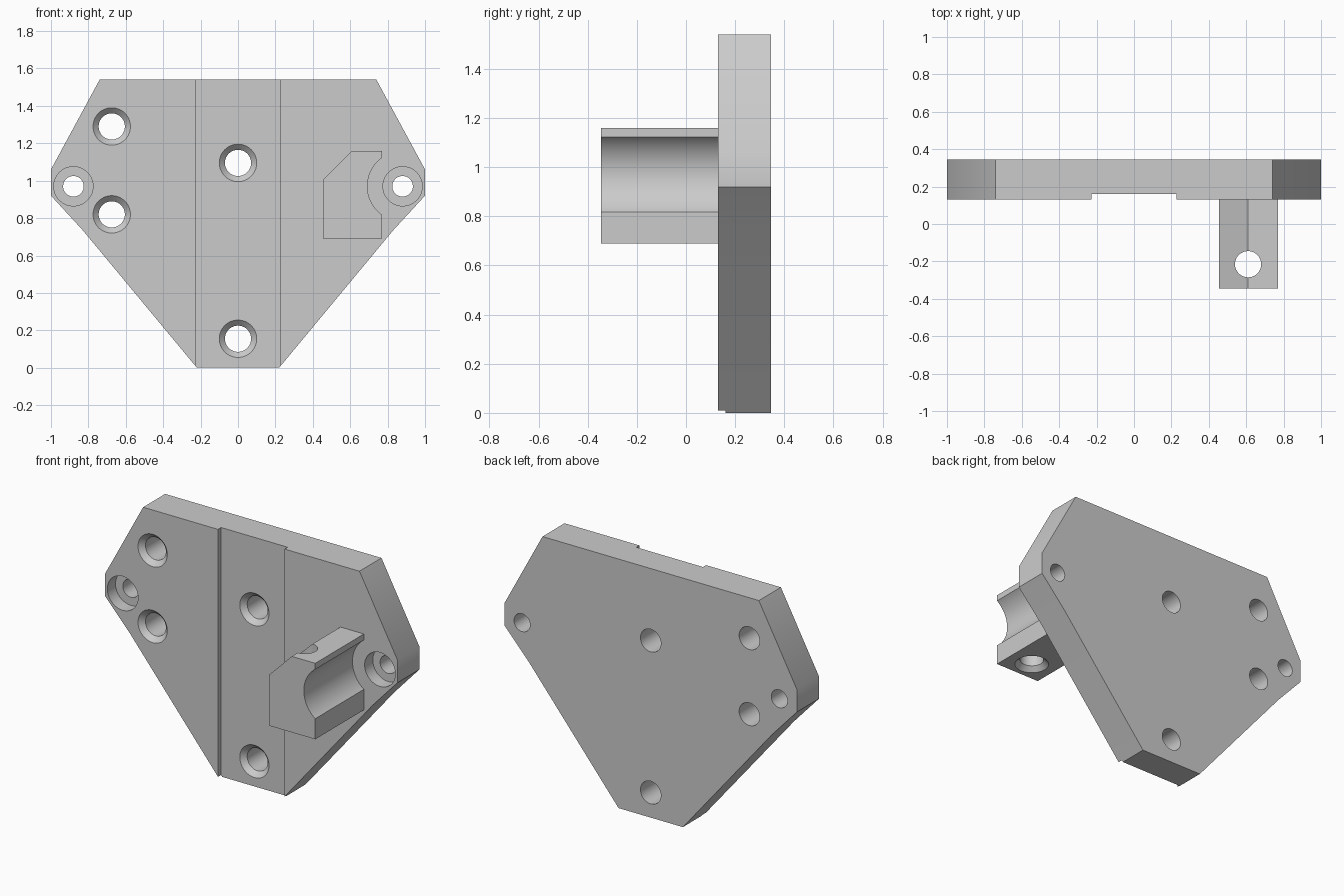
import bpy, bmesh, math
from mathutils import Matrix, Vector

cube = bpy.data.objects.get("Cube")
if cube:
    bpy.data.objects.remove(cube, do_unlink=True)

grey = bpy.data.materials.new("plain grey")
grey.use_nodes = True
GREY = (0.6, 0.6, 0.6, 1)
grey.diffuse_color = GREY
grey.node_tree.nodes["Principled BSDF"].inputs["Base Color"].default_value = GREY

FRONT, BACK, GROOVE_Y, BLOCK_FRONT = 0.13, 0.345, 0.16, -0.345
SEGMENTS = 64


def make_object(name, bm):
    bmesh.ops.recalc_face_normals(bm, faces=bm.faces)
    mesh = bpy.data.meshes.new(name)
    bm.to_mesh(mesh)
    bm.free()
    mesh.materials.append(grey)
    obj = bpy.data.objects.new(name, mesh)
    bpy.context.collection.objects.link(obj)
    return obj


def extrude_outline(name, outline, y0, y1, is_round=None):
    """Prism with an x-z outline running from y0 to y1."""
    bm = bmesh.new()
    face = bm.faces.new([bm.verts.new((x, y0, z)) for x, z in outline])
    new = bmesh.ops.extrude_face_region(bm, geom=[face])["geom"]
    moved = [v for v in new if isinstance(v, bmesh.types.BMVert)]
    bmesh.ops.translate(bm, verts=moved, vec=(0, y1 - y0, 0))
    if is_round:
        for f in bm.faces:
            f.smooth = len(f.verts) == 4 and all(is_round(v.co) for v in f.verts)
    return make_object(name, bm)


def drill(name, profile, origin, axis):
    """Stepped drill: (radius, depth) profile turned about an axis."""
    bm = bmesh.new()
    rings = []
    for radius, depth in profile:
        angles = [2 * math.pi * i / SEGMENTS for i in range(SEGMENTS)]
        rings.append([bm.verts.new((radius * math.cos(a), radius * math.sin(a), depth))
                      for a in angles])
    for a, b in zip(rings, rings[1:]):
        for i in range(SEGMENTS):
            j = (i + 1) % SEGMENTS
            f = bm.faces.new((a[i], a[j], b[j], b[i]))
            f.smooth = True
    bm.faces.new(rings[0])
    bm.faces.new(rings[-1])
    turn = Vector((0, 0, 1)).rotation_difference(Vector(axis)).to_matrix().to_4x4()
    bmesh.ops.transform(bm, matrix=Matrix.Translation(origin) @ turn, verts=bm.verts)
    return make_object(name, bm)


def cut(target, cutters):
    """Subtract every cutter, then bake the result and discard the cutters."""
    for c in cutters:
        c.hide_render = True
        mod = target.modifiers.new("cut", "BOOLEAN")
        mod.operation, mod.solver, mod.object = "DIFFERENCE", "EXACT", c
    graph = bpy.context.evaluated_depsgraph_get()
    baked = bpy.data.meshes.new_from_object(target.evaluated_get(graph))
    target.modifiers.clear()
    target.data = baked
    baked.set_sharp_from_angle(angle=math.radians(30))
    for c in cutters:
        bpy.data.objects.remove(c, do_unlink=True)


# Drill shapes: countersunk screw hole and flat-bottomed counterbore
def countersink(length):
    return [(0.13, -0.03), (0.1, 0), (0.07, 0.03), (0.07, length)]


COUNTERBORE = [(0.105, -0.05), (0.105, 0.08), (0.055, 0.08), (0.055, 0.3)]

# Mounting plate, outline mirrored left to right
half = [(0.74, 1.54), (1, 1.06), (1, 0.92), (0.83, 0.735), (0.22, 0)]
outline = half + [(-x, z) for x, z in reversed(half)]
plate = extrude_outline("mounting_plate", outline, FRONT, BACK)

# Shallow vertical channel down the middle of the front
w = 0.228
channel = extrude_outline("channel_cutter", [(-w, -0.1), (w, -0.1), (w, 1.7), (-w, 1.7)],
                          FRONT - 0.1, GROOVE_Y)
cutters = [channel]

# Screw holes and side bores
for x, z, y in [(-0.675, 1.29, FRONT), (-0.675, 0.82, FRONT),
                (0, 1.095, GROOVE_Y), (0, 0.155, GROOVE_Y)]:
    cutters.append(drill("screw_cutter", countersink(0.3), (x, y, z), (0, 1, 0)))
for side in (-1, 1):
    cutters.append(drill("bore_cutter", COUNTERBORE, (side * 0.88, FRONT, 0.97), (0, 1, 0)))
cut(plate, cutters)

# Projecting block with a chamfered corner and a rounded recess around the bore
cx, cz, r, edge = 0.88, 0.97, 0.188, 0.77
spread = math.acos((cx - edge) / r)
steps = 32
arc = [(cx - r * math.cos(a), cz + r * math.sin(a))
       for a in (spread * (2 * i / steps - 1) for i in range(steps + 1))]
block_outline = [(0.455, 0.69), (edge, 0.69)] + arc + [(edge, 1.16), (0.61, 1.16), (0.455, 1.005)]
block = extrude_outline("side_block", block_outline, BLOCK_FRONT, FRONT + 0.02,
                        lambda p: abs(math.hypot(p.x - cx, p.z - cz) - r) < 0.001)
cut(block, [drill("block_cutter", countersink(0.6), (0.61, -0.215, 0.69), (0, 0, 1))])
